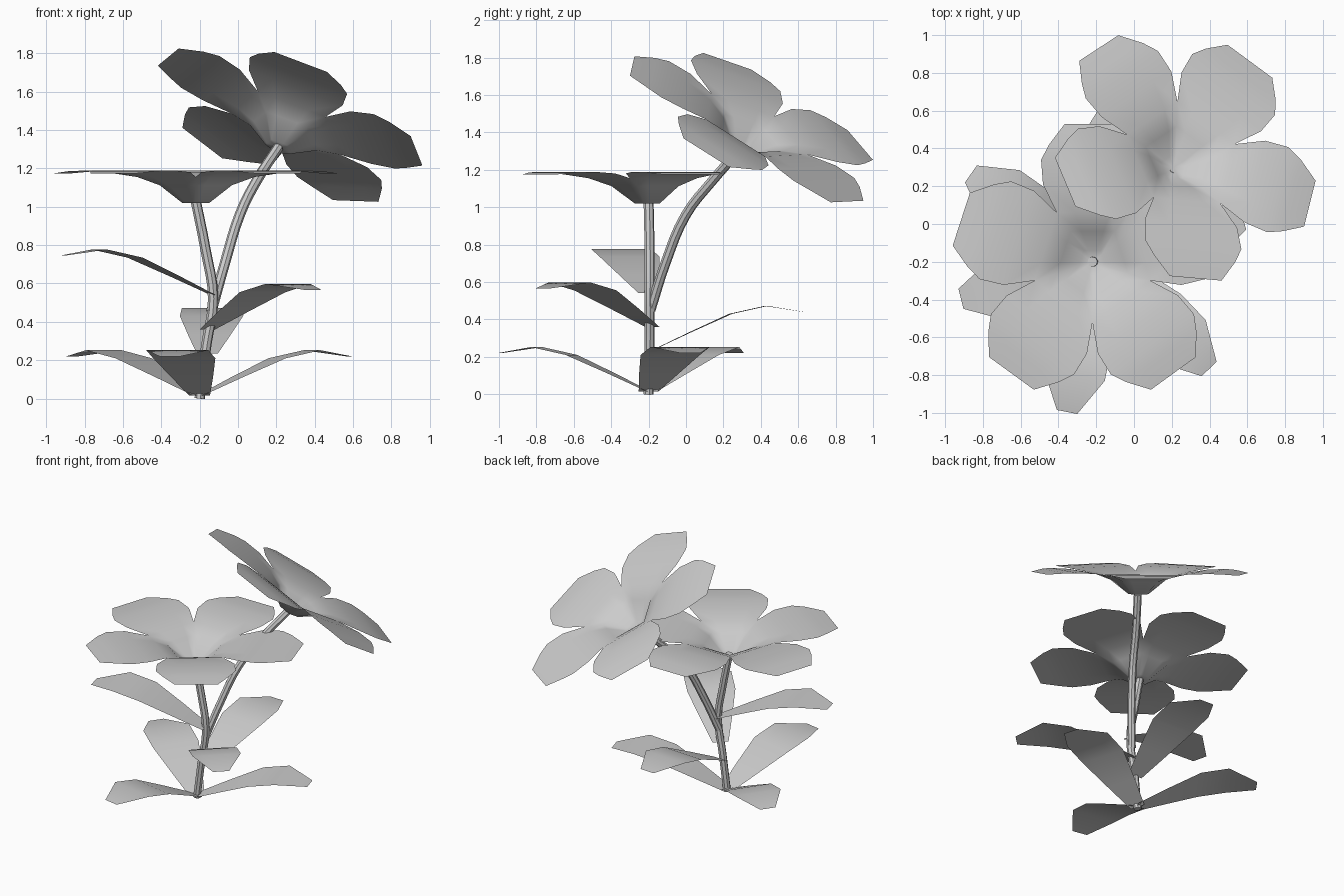
import bpy, bmesh, math
from mathutils import Matrix, Vector

cube = bpy.data.objects.get("Cube")
if cube:
    bpy.data.objects.remove(cube, do_unlink=True)

grey = bpy.data.materials.new("plain_grey")
grey.use_nodes = True
grey.diffuse_color = (0.6, 0.6, 0.6, 1)
grey.node_tree.nodes["Principled BSDF"].inputs["Base Color"].default_value = (0.6, 0.6, 0.6, 1)


def add_blade(bm, rows, turn):
    """Grid along x from rows of (distance, half width, height), turned about z."""
    grid = [[bm.verts.new(turn @ Vector((u, w * t / 2, z))) for t in range(-2, 3)]
            for u, w, z in rows]
    for a, b in zip(grid, grid[1:]):
        for j in range(4):
            bm.faces.new((a[j], b[j], b[j + 1], a[j + 1]))


def finish(bm, name, matrix):
    bmesh.ops.remove_doubles(bm, verts=bm.verts, dist=0.001)
    for f in bm.faces:
        f.smooth = True
    mesh = bpy.data.meshes.new(name)
    bm.to_mesh(mesh)
    bm.free()
    mesh.materials.append(grey)
    obj = bpy.data.objects.new(name, mesh)
    bpy.context.collection.objects.link(obj)
    obj.matrix_world = matrix


def flower(name, centre, normal, first_petal):
    z = Vector(normal).normalized()
    y = z.cross(Vector(first_petal)).normalized()
    basis = Matrix((y.cross(z), y, z)).transposed().to_4x4()
    # joined funnel, then the free part of the petal
    funnel = [(u, u * math.tan(math.pi / 5), h)
              for u, h in ((0, 0), (0.06, 0), (0.16, 0.092), (0.26, 0.135))]
    free = [(0.41, 0.262, 0.16), (0.54, 0.272, 0.168),
            (0.62, 0.23, 0.166), (0.73, 0.147, 0.154)]
    bm = bmesh.new()
    for k in range(5):
        add_blade(bm, funnel + free, Matrix.Rotation(k * math.tau / 5, 4, "Z"))
    finish(bm, name, Matrix.Translation(centre) @ basis)


def leaf(name, base, degrees):
    rows = [(0, 0.055, 0), (0.2, 0.11, 0.095), (0.42, 0.165, 0.195),
            (0.61, 0.165, 0.237), (0.81, 0.055, 0.205)]
    bm = bmesh.new()
    add_blade(bm, rows, Matrix.Identity(4))
    finish(bm, name, Matrix.Translation(base) @ Matrix.Rotation(math.radians(degrees), 4, "Z"))


def stem(name, points):
    curve = bpy.data.curves.new(name, "CURVE")
    curve.dimensions = "3D"
    curve.bevel_depth = 0.027
    curve.bevel_resolution = 2
    curve.resolution_u = 4
    curve.use_fill_caps = True
    spline = curve.splines.new("BEZIER")
    spline.bezier_points.add(len(points) - 1)
    for p, co in zip(spline.bezier_points, points):
        p.co = co
        p.handle_left_type = p.handle_right_type = "AUTO"
    curve.materials.append(grey)
    obj = bpy.data.objects.new(name, curve)
    bpy.context.collection.objects.link(obj)
    bpy.ops.object.select_all(action="DESELECT")
    obj.select_set(True)
    bpy.context.view_layer.objects.active = obj
    bpy.ops.object.convert(target="MESH")
    bpy.ops.object.shade_smooth_by_angle()


# Stems
stem("main_stem", [(-0.2, -0.2, 0), (-0.165, -0.195, 0.28), (-0.13, -0.195, 0.52),
                   (-0.17, -0.195, 0.78), (-0.22, -0.2, 1.03)])
stem("branch_stem", [(-0.14, -0.19, 0.45), (-0.07, -0.11, 0.7), (0.01, 0.0, 0.96),
                     (0.1, 0.14, 1.14), (0.21, 0.29, 1.31)])

# Flower heads
flower("upright_flower", (-0.22, -0.2, 1.02), (0, 0, 1), (0, 1, 0))
flower("tilted_flower", (0.21, 0.3, 1.31), (0.351, 0.435, 0.829), (0.065, -0.663, 0.326))

# Leaves
leaf("low_left_leaf", (-0.2, -0.2, 0.015), 16)
leaf("low_right_leaf", (-0.2, -0.2, 0.015), 145)
leaf("low_front_leaf", (-0.2, -0.2, 0.015), -101)
leaf("back_leaf", (-0.16, -0.18, 0.235), 87)
leaf("middle_leaf", (-0.16, -0.18, 0.36), -46.5)
leaf("high_leaf", (-0.13, -0.2, 0.54), 194)
